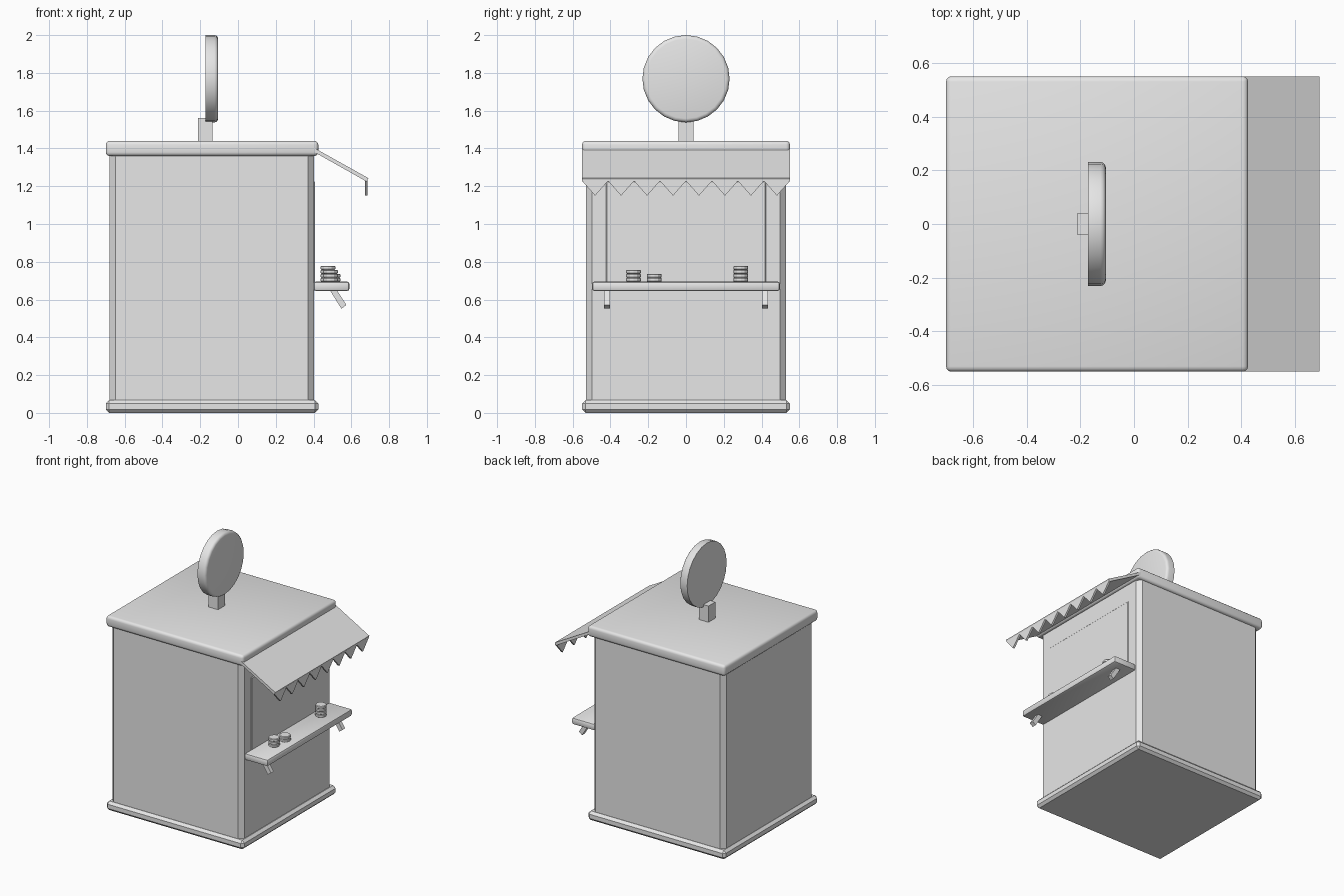
import bpy, bmesh, math
from mathutils import Matrix, Vector

if "Cube" in bpy.data.objects:
    bpy.data.objects.remove(bpy.data.objects["Cube"])

grey = bpy.data.materials.new("plain grey")
grey.diffuse_color = (0.8, 0.8, 0.8, 1)
grey.use_nodes = True
grey.node_tree.nodes["Principled BSDF"].inputs["Base Color"].default_value = grey.diffuse_color


def finish(name, bm, smooth=False):
    bmesh.ops.recalc_face_normals(bm, faces=bm.faces)
    mesh = bpy.data.meshes.new(name)
    bm.to_mesh(mesh)
    bm.free()
    mesh.materials.append(grey)
    ob = bpy.data.objects.new(name, mesh)
    bpy.context.collection.objects.link(ob)
    if smooth:
        bpy.ops.object.select_all(action='DESELECT')
        ob.select_set(True)
        bpy.context.view_layer.objects.active = ob
        bpy.ops.object.shade_smooth_by_angle(angle=math.radians(35))
    return ob


def box_bm(lo, hi):
    bm = bmesh.new()
    lo, hi = Vector(lo), Vector(hi)
    size = hi - lo
    bmesh.ops.create_cube(bm, size=1, matrix=Matrix.Translation((lo + hi) / 2) @ Matrix.Diagonal((*size, 1)))
    return bm


def box(name, lo, hi, bevel=0, segments=1, smooth=False):
    bm = box_bm(lo, hi)
    if bevel:
        bmesh.ops.bevel(bm, geom=bm.edges[:], offset=bevel, segments=segments, profile=0.5, affect='EDGES')
    return finish(name, bm, smooth)


def prism(name, xz, y0, y1):
    """Side outline in x and z, stretched along y."""
    bm = bmesh.new()
    face = bm.faces.new([bm.verts.new((x, y0, z)) for x, z in xz])
    new = bmesh.ops.extrude_face_region(bm, geom=[face])["geom"]
    bmesh.ops.translate(bm, verts=[v for v in new if isinstance(v, bmesh.types.BMVert)], vec=(0, y1 - y0, 0))
    return finish(name, bm)


# Booth body with chamfered upright corners
bm = box_bm((-0.68, -0.53, 0.04), (0.402, 0.53, 1.40))
upright = [e for e in bm.edges if abs(e.verts[0].co.z - e.verts[1].co.z) > 0.5]
bmesh.ops.bevel(bm, geom=upright, offset=0.032, segments=1, affect='EDGES')
finish("booth_body", bm)

# Plinth and roof slabs
box("base_slab", (-0.70, -0.55, 0), (0.425, 0.55, 0.067), 0.018, 1)
box("roof_slab", (-0.70, -0.55, 1.36), (0.425, 0.55, 1.44), 0.02, 3, True)

# Serving window: shallow plate with sloped rim
bm = box_bm((0.395, -0.43, 0.67), (0.407, 0.43, 1.235))
for v in bm.verts:
    if v.co.x > 0.4:
        v.co.y *= 0.97
        v.co.z += 0.013 if v.co.z < 1 else -0.013
finish("serving_window", bm)

# Counter with two slanted braces
box("counter", (0.40, -0.497, 0.645), (0.59, 0.497, 0.695), 0.013, 2, True)
for side, y in (("left", -0.418), ("right", 0.418)):
    prism(side + "_counter_brace", [(0.480, 0.660), (0.511, 0.669), (0.574, 0.571), (0.547, 0.552)],
          y - 0.016, y + 0.016)

# Sloping awning
prism("awning", [(0.405, 1.402), (0.690, 1.243), (0.680, 1.225), (0.405, 1.380)], -0.55, 0.55)

# Zigzag valance hanging from the awning
bm = bmesh.new()
teeth, step = 8, 1.1 / 8
for i in range(teeth):
    y = -0.55 + i * step
    outline = [(y, 1.235), (y + step, 1.235), (y + step, 1.228), (y + step / 2, 1.15), (y, 1.228)]
    front, back = ([bm.verts.new((x, *p)) for p in outline] for x in (0.686, 0.672))
    bm.faces.new(front)
    bm.faces.new(back[::-1])
    for a in range(len(outline)):
        b = (a + 1) % len(outline)
        bm.faces.new((front[a], front[b], back[b], back[a]))
finish("awning_valance", bm)

# Post and round sign, rounded on its front rim only
box("sign_post", (-0.212, -0.04, 1.43), (-0.135, 0.04, 1.56))
bm = bmesh.new()
bmesh.ops.create_cone(bm, cap_ends=True, segments=24, radius1=0.231, radius2=0.231, depth=0.066,
                      matrix=Matrix.Translation((-0.138, 0, 1.769)) @ Matrix.Rotation(math.pi / 2, 4, 'Y'))
rim = [e for e in bm.edges if all(v.co.x > -0.12 for v in e.verts)]
bmesh.ops.bevel(bm, geom=rim, offset=0.02, segments=3, profile=0.5, affect='EDGES')
finish("round_sign", bm, True)

# Stacks of small discs on the counter
for s, (x, y, count) in enumerate([(0.49, -0.278, 3), (0.503, -0.168, 2), (0.476, 0.29, 4)]):
    bm = bmesh.new()
    for i in range(count):
        bmesh.ops.create_cone(bm, cap_ends=True, segments=12, radius1=0.039, radius2=0.039, depth=0.021,
                              matrix=Matrix.Translation((x, y, 0.705 + i * 0.021)))
    rims = [e for e in bm.edges if abs(e.verts[0].co.z - e.verts[1].co.z) < 0.001]
    bmesh.ops.bevel(bm, geom=rims, offset=0.004, segments=1, affect='EDGES')
    finish("disc_stack_%d" % (s + 1), bm)
